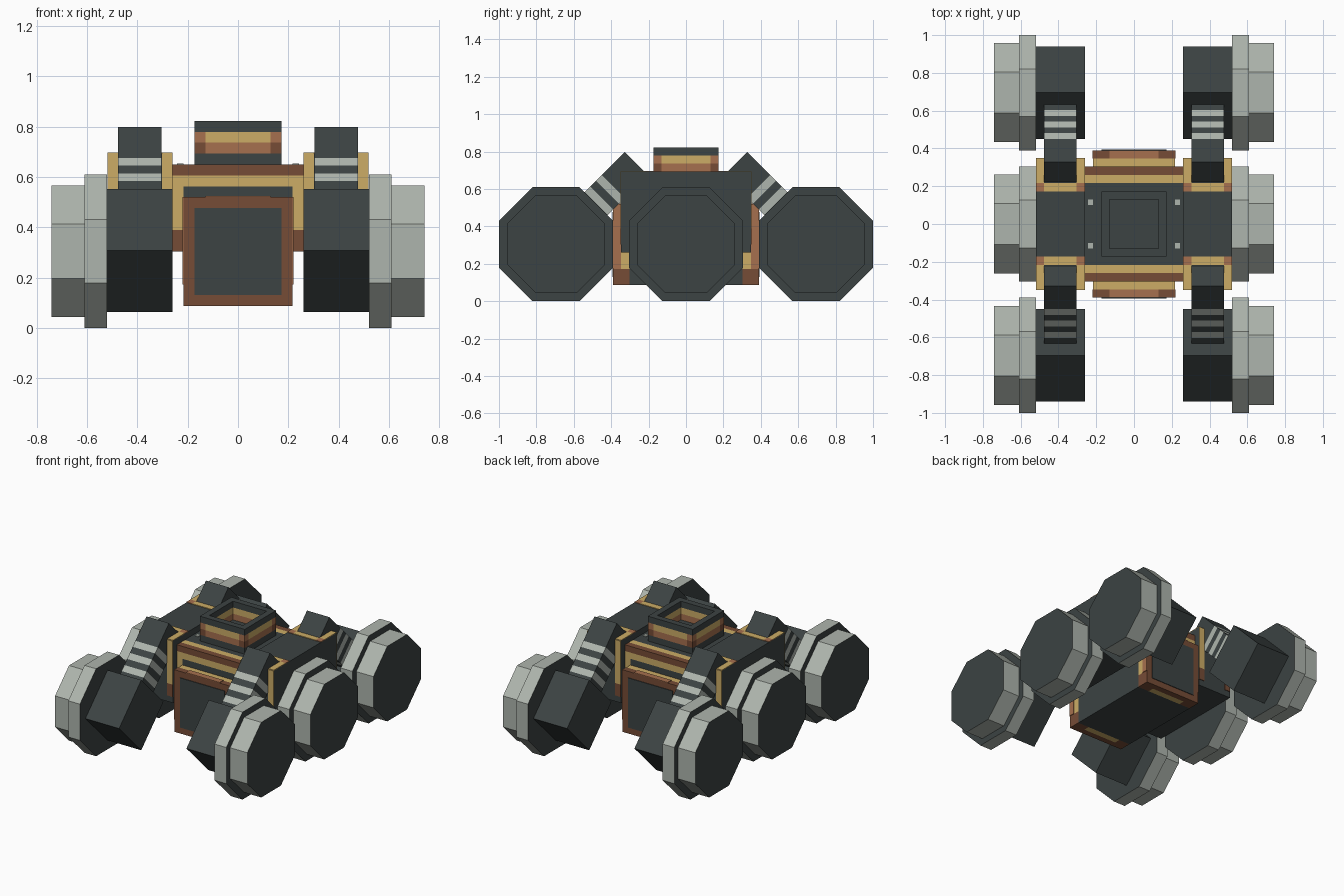
import bpy
import bmesh
import math
from mathutils import Matrix, Vector

if "Cube" in bpy.data.objects:
    bpy.data.objects.remove(bpy.data.objects["Cube"])

U = 0.0433   # one grid cell of the blocky design
T = 0.1      # plate thickness in cells


def material(name, rgb):
    lin = [((c / 255 + 0.055) / 1.055) ** 2.4 for c in rgb] + [1.0]
    m = bpy.data.materials.new(name)
    m.use_nodes = True
    m.diffuse_color = lin
    m.node_tree.nodes["Principled BSDF"].inputs["Base Color"].default_value = lin
    return m


DARK = material("dark slate", (60, 67, 67))
GREY = material("light grey", (174, 181, 173))
GOLD = material("gold", (204, 172, 102))
COPPER = material("copper", (166, 112, 78))
BROWN = material("brown", (118, 76, 54))


def finish(name, bm, *mats):
    mesh = bpy.data.meshes.new(name)
    bm.to_mesh(mesh)
    bm.free()
    for m in mats:
        mesh.materials.append(m)
    ob = bpy.data.objects.new(name, mesh)
    bpy.context.collection.objects.link(ob)
    return ob


def box(name, mat, x, y, z, mirror=""):
    """Box from cell ranges; mirror lists the axes to repeat it across."""
    bm = bmesh.new()
    for sx in (1, -1) if "x" in mirror else (1,):
        for sy in (1, -1) if "y" in mirror else (1,):
            centre = Vector((sx * sum(x), sy * sum(y), sum(z))) * U / 2
            size = [(r[1] - r[0]) * U for r in (x, y, z)]
            bmesh.ops.create_cube(bm, size=1, matrix=Matrix.Translation(centre) @ Matrix.Diagonal((*size, 1)))
    return finish(name, bm, mat)


def half(n):
    return (-n, n)


# Central body
box("lower_body", DARK, half(5), half(7), (2, 7))
box("upper_body", DARK, half(6), half(5), (7, 15))
box("top_vents", GREY, (5, 5.6), (2.3, 3), (15, 15 + T), "xy")

# Stepped trim on the front and back shoulders
box("shoulder_gold_core", GOLD, half(6), (5, 6), (7, 15), "y")
box("shoulder_top_edge", BROWN, half(6), (6, 7), (14, 15), "y")
box("shoulder_gold_band", GOLD, half(6), (6, 7), (13, 14), "y")
box("shoulder_recess", DARK, half(5), (6, 7), (7, 13), "y")
box("shoulder_post", GOLD, (5, 6), (6, 7), (9, 13), "xy")
box("shoulder_foot", BROWN, (5, 6), (6, 7), (7, 9), "xy")

# End frames with dark panels
box("frame_gold_layer", GOLD, half(5), (7, 8), (4, 12), "y")
box("frame_gold_base", GOLD, half(3), (7, 8), (2, 4), "y")
box("frame_corner_base", BROWN, (3, 5), (7, 8), (2, 4), "xy")
box("frame_brown_layer", BROWN, half(5), (8, 9), (2, 12), "y")
box("frame_copper_top", COPPER, half(3), (8, 9), (12, 12 + T), "y")
box("frame_copper_side", COPPER, (5, 5 + T), (8, 9), (4, 12), "xy")
box("end_panel", DARK, half(4), (9, 9 + T), (3, 11), "y")

# Side blocks with trim around the arm sockets
box("side_block", DARK, (6, 12), half(8), (6, 16), "x")
for label, x in (("inner", (6, 7)), ("outer", (11, 12))):
    box(label + "_socket_top", GOLD, x, (5, 8), (16, 16 + T), "xy")
    box(label + "_socket_corner", COPPER, x, (4, 5), (16, 16 + T), "xy")
    box(label + "_socket_front", GOLD, x, (8, 8 + T), (9, 16), "xy")
    box(label + "_socket_foot", BROWN, x, (8, 8 + T), (7, 9), "xy")
box("socket_back", GOLD, (7, 11), (4, 5), (16, 16 + T), "xy")


# Hollow hatch on top
def ring(name, z, side, corner):
    box(name + "_ends", side, half(3), (3, 4), z, "y")
    box(name + "_sides", side, (3, 4), half(3), z, "x")
    box(name + "_corners", corner, (3, 4), (3, 4), z, "xy")


box("hatch_base", DARK, half(4), half(4), (15, 16))
ring("hatch_lower_ring", (16, 17), COPPER, BROWN)
ring("hatch_middle_ring", (17, 18), GOLD, COPPER)
ring("hatch_rim", (18, 19), DARK, DARK)


# Wheels: two stepped octagonal drums, light tread and dark faces
def wheel(name, sx, y):
    bm = bmesh.new()
    for x0, x1, apothem in ((0.52, 0.61, 0.305), (0.61, 0.742, 0.262)):
        r = apothem / math.cos(math.pi / 8)
        place = (Matrix.Translation((sx * (x0 + x1) / 2, y, 0.305))
                 @ Matrix.Rotation(math.pi / 2, 4, "Y") @ Matrix.Rotation(math.pi / 8, 4, "Z"))
        bmesh.ops.create_cone(bm, cap_ends=True, segments=8, radius1=r, radius2=r,
                              depth=x1 - x0, matrix=place)
    bm.normal_update()
    for f in bm.faces:
        f.material_index = 1 if abs(f.normal.x) > 0.9 else 0
    finish(name, bm, GREY, DARK)


HUB = Vector((0, 0.695, 0.308))
AXLE_X = 0.39


# Slanted legs: striped arm running down into a tilted foot block
def leg(name, sx, sy):
    bm = bmesh.new()

    def slab(width, thick, start, end, index):
        # Distances run up the arm, away from the hub
        local = Matrix.Translation((0, 0, (start + end) / 2)) @ Matrix.Diagonal((width, thick, end - start, 1))
        place = (Matrix.Translation((sx * AXLE_X, sy * HUB.y, HUB.z))
                 @ Matrix.Rotation(sy * math.pi / 4, 4, "X"))
        new = bmesh.ops.create_cube(bm, size=1, matrix=place @ local)["verts"]
        for f in {f for v in new for f in v.link_faces}:
            f.material_index = index

    side = 8 * U
    slab(6 * U, side, -side / 2, side / 2, 0)
    top = 14 * U
    slab(4 * U, 4 * U, top - 4 * U, top, 0)
    for i in range(6):
        end = top - (4 + i) * U
        slab(4 * U, 4 * U, end - U, end, 1 - i % 2)
    finish(name, bm, DARK, GREY)


for side_name, sx in (("left", 1), ("right", -1)):
    for end_name, sy in (("front", -1), ("middle", 0), ("back", 1)):
        wheel(f"{end_name}_{side_name}_wheel", sx, sy * HUB.y)
        if sy:
            leg(f"{end_name}_{side_name}_leg", sx, sy)
